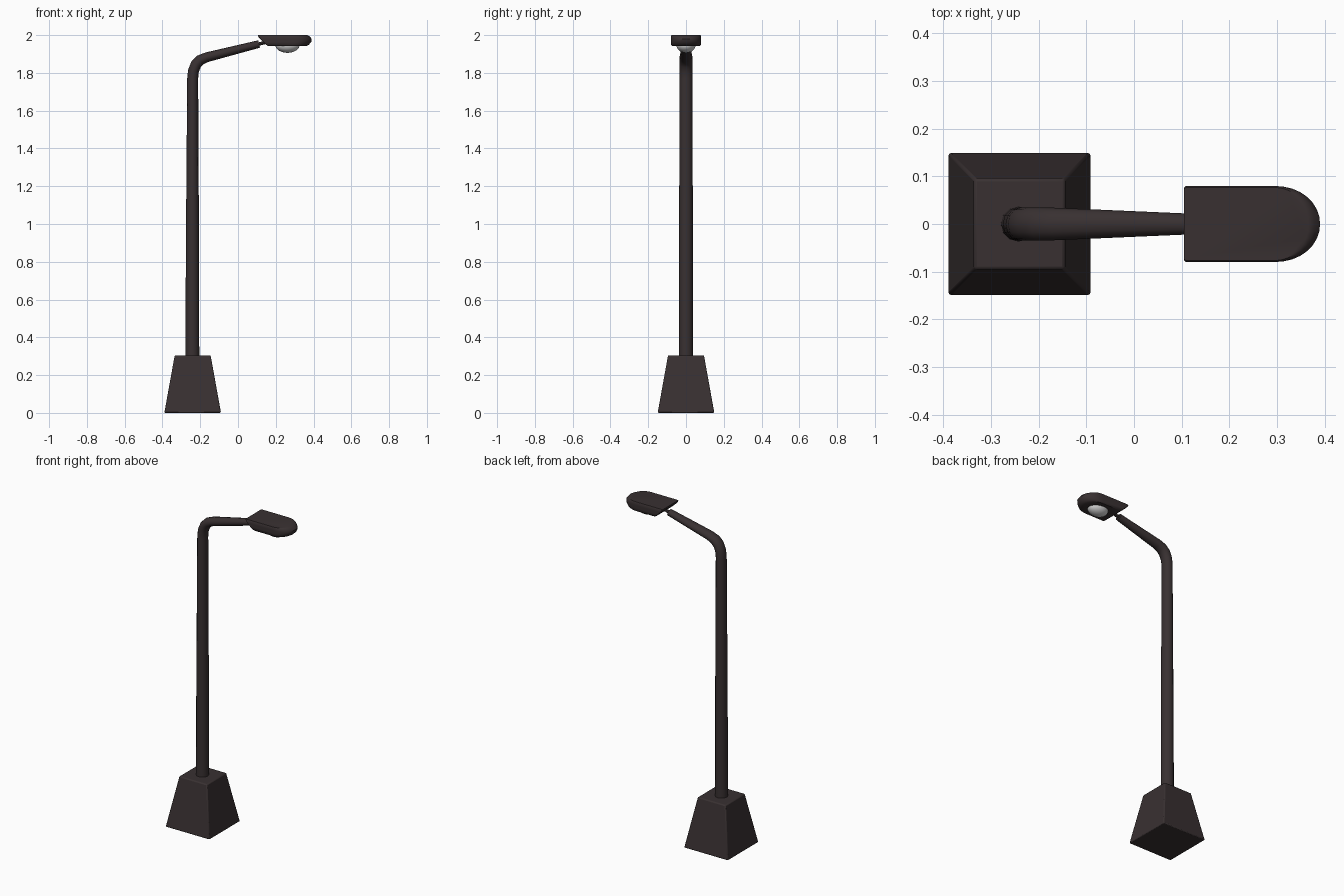
import bpy, bmesh, math
from mathutils import Vector

if "Cube" in bpy.data.objects:
    bpy.data.objects.remove(bpy.data.objects["Cube"])


def material(name, rgb):
    m = bpy.data.materials.new(name)
    m.diffuse_color = (*rgb, 1)
    m.use_nodes = True
    m.node_tree.nodes["Principled BSDF"].inputs["Base Color"].default_value = m.diffuse_color
    return m


dark = material("dark_metal", (0.040, 0.030, 0.031))
glass = material("pale_glass", (0.62, 0.62, 0.62))


def finish(obj, mat, angle=40):
    obj.data.materials.append(mat)
    bpy.ops.object.select_all(action='DESELECT')
    obj.select_set(True)
    bpy.context.view_layer.objects.active = obj
    bpy.ops.object.shade_smooth_by_angle(angle=math.radians(angle))


def loft(name, rings, mat, angle=40):
    """Skin a list of equal-length point rings and cap both ends."""
    bm = bmesh.new()
    loops = [[bm.verts.new(p) for p in r] for r in rings]
    n = len(loops[0])
    for a, b in zip(loops, loops[1:]):
        for i in range(n):
            j = (i + 1) % n
            bm.faces.new((a[i], a[j], b[j], b[i]))
    bm.faces.new(loops[0][::-1])
    bm.faces.new(loops[-1])
    bmesh.ops.recalc_face_normals(bm, faces=bm.faces)
    me = bpy.data.meshes.new(name)
    bm.to_mesh(me)
    bm.free()
    obj = bpy.data.objects.new(name, me)
    bpy.context.collection.objects.link(obj)
    finish(obj, mat, angle)
    return obj


def tube(name, path, sides=12):
    """Tube along (x, z, in-plane radius, y radius) stations at y = 0."""
    rings = []
    pts = [Vector((p[0], 0, p[1])) for p in path]
    for i, (x, z, r, ry) in enumerate(path):
        t = (pts[min(i + 1, len(pts) - 1)] - pts[max(i - 1, 0)]).normalized()
        u = Vector((t.z, 0, -t.x))
        rings.append([pts[i] + u * r * math.cos(a) + Vector((0, ry * math.sin(a), 0))
                      for a in (2 * math.pi * k / sides for k in range(sides))])
    return loft(name, rings, dark)


# Tapered square base
def square(h, z):
    return [(-0.24 + sx * h, sy * h, z) for sx, sy in ((-1, -1), (1, -1), (1, 1), (-1, 1))]


base = loft("base", [square(0.15, 0), square(0.095, 0.305)], dark, 30)
bev = base.modifiers.new("soft_edges", 'BEVEL')
bev.width = 0.006
bev.segments = 2

# Pole bending into the arm
tube("pole_and_arm", [(-0.242, 0.30, 0.037, 0.037), (-0.241, 1.0, 0.034, 0.036),
                      (-0.240, 1.77, 0.029, 0.035), (-0.236, 1.81, 0.029, 0.035),
                      (-0.222, 1.845, 0.029, 0.035), (-0.200, 1.868, 0.028, 0.035),
                      (-0.165, 1.883, 0.026, 0.034), (0.112, 1.953, 0.020, 0.022)])

# Thin link between arm and lamp head
tube("head_link", [(0.10, 1.950, 0.009, 0.010), (0.18, 1.970, 0.009, 0.010)], 8)


# Lamp head: D-shaped outlines stacked upwards
def outline(left, right, hw, z):
    mid = 0.29
    arc = [(mid + (right - mid) * max(0, math.cos(a)) ** 0.9, hw * math.sin(a), z)
           for a in (math.pi * (k / 16 - 0.5) for k in range(17))]
    return [(left, hw - 0.004, z), (left, -hw + 0.004, z), (left + 0.004, -hw, z)] + arc + \
           [(left + 0.004, hw, z)]


loft("lamp_head", [outline(0.160, 0.362, 0.074, 1.942), outline(0.150, 0.374, 0.079, 1.948),
                   outline(0.133, 0.388, 0.080, 1.963), outline(0.116, 0.390, 0.080, 1.980),
                   outline(0.105, 0.378, 0.080, 1.995), outline(0.105, 0.366, 0.077, 2.0)], dark)

# Bulb under the head
bpy.ops.mesh.primitive_uv_sphere_add(segments=24, ring_count=12, radius=1, location=(0.262, 0, 1.947))
bulb = bpy.context.object
bulb.name = "bulb"
bulb.scale = (0.064, 0.051, 0.041)
finish(bulb, glass, 60)
